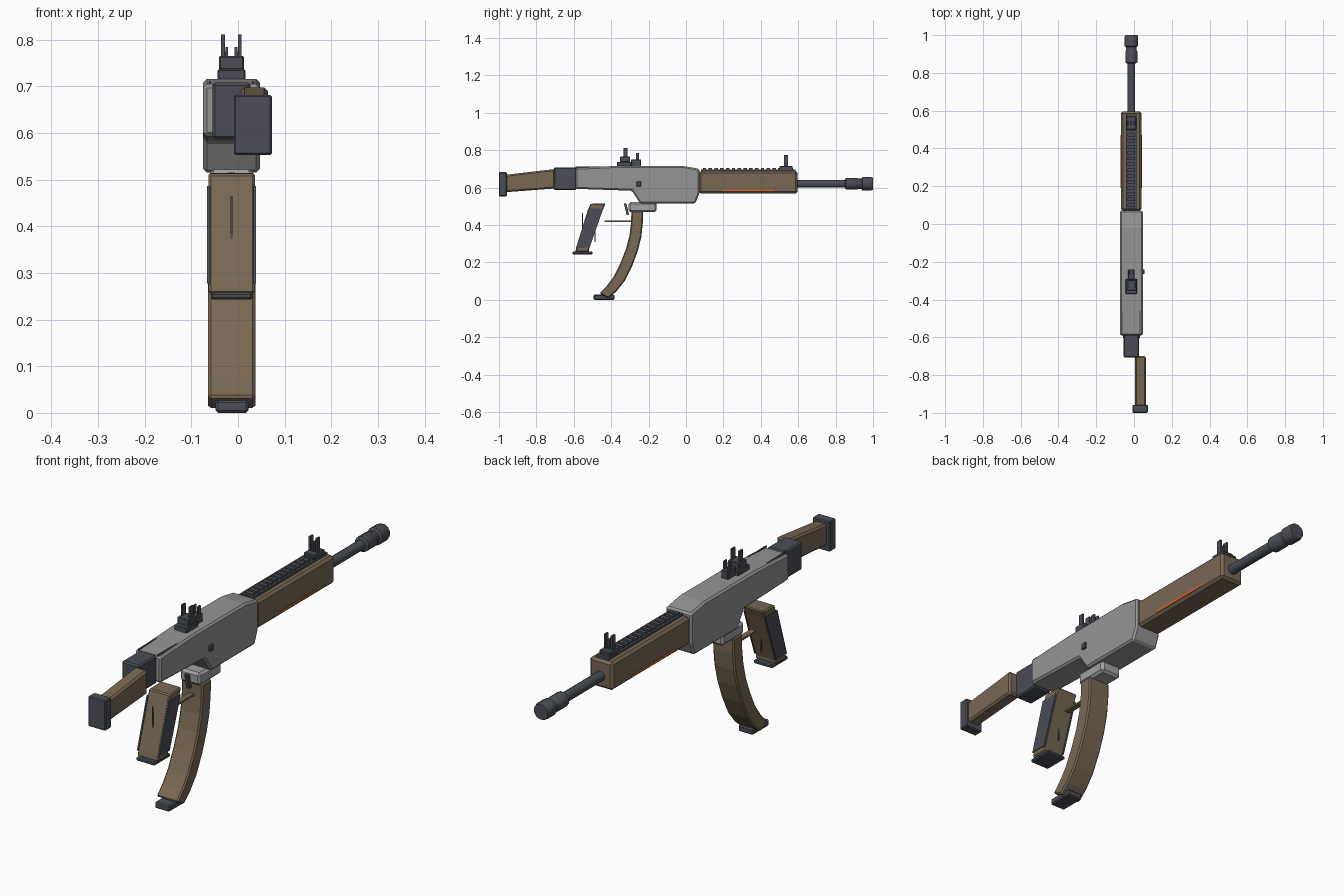
import bpy, bmesh, math
from mathutils import Vector

if "Cube" in bpy.data.objects:
    bpy.data.objects.remove(bpy.data.objects["Cube"])

CX = -0.014  # centre line of the main body


def material(name, rgb):
    m = bpy.data.materials.new(name)
    m.diffuse_color = (*rgb, 1)
    m.use_nodes = True
    m.node_tree.nodes["Principled BSDF"].inputs["Base Color"].default_value = m.diffuse_color
    return m


GREY = material("receiver grey", (0.30, 0.30, 0.30))
LIGHT = material("light grey", (0.36, 0.36, 0.36))
DARK = material("dark steel", (0.068, 0.077, 0.092))
BROWN = material("brown", (0.19, 0.14, 0.088))
ORANGE = material("orange", (0.58, 0.13, 0.03))


def finish(name, bm, mat, bevel=0.0):
    bmesh.ops.recalc_face_normals(bm, faces=bm.faces)
    me = bpy.data.meshes.new(name)
    bm.to_mesh(me)
    bm.free()
    ob = bpy.data.objects.new(name, me)
    bpy.context.collection.objects.link(ob)
    me.materials.append(mat)
    if bevel:
        mod = ob.modifiers.new("edge", 'BEVEL')
        mod.width, mod.segments, mod.limit_method = bevel, 1, 'ANGLE'
        mod.angle_limit = math.radians(40)
    return ob


def extrude(name, profile, x0, x1, mat, bevel=0.0):
    """Side profile of (y, z) points, extruded across x."""
    bm = bmesh.new()
    a = [bm.verts.new((x0, y, z)) for y, z in profile]
    b = [bm.verts.new((x1, y, z)) for y, z in profile]
    bm.faces.new(a)
    bm.faces.new(b)
    n = len(a)
    for i in range(n):
        j = (i + 1) % n
        bm.faces.new((a[i], a[j], b[j], b[i]))
    return finish(name, bm, mat, bevel)


def box(name, x0, x1, y0, y1, z0, z1, mat, bevel=0.0):
    return extrude(name, [(y0, z0), (y1, z0), (y1, z1), (y0, z1)], x0, x1, mat, bevel)


def tube(name, stations, z, mat, sides=12):
    """Solid turned along y from (y, radius) stations."""
    bm = bmesh.new()
    rings = []
    for y, r in stations:
        rings.append([bm.verts.new((CX + r * math.cos(t), y, z + r * math.sin(t)))
                      for t in (math.tau * (i + 0.5) / sides for i in range(sides))])
    for p, q in zip(rings, rings[1:]):
        for i in range(sides):
            j = (i + 1) % sides
            bm.faces.new((p[i], p[j], q[j], q[i]))
    bm.faces.new(rings[0])
    bm.faces.new(rings[-1])
    ob = finish(name, bm, mat)
    bpy.context.view_layer.objects.active = ob
    ob.select_set(True)
    bpy.ops.object.shade_smooth_by_angle(angle=math.radians(35))
    ob.select_set(False)


# Receiver with its stepped underside
extrude("receiver", [(-.59, .593), (-.59, .705), (-.36, .716), (-.02, .716), (.072, .70),
                     (.072, .57), (.05, .515), (-.245, .515), (-.29, .583)],
        -.075, .047, GREY, .008)
box("receiver_button", .04, .056, -.265, -.24, .605, .632, DARK, .003)
for x in (-.060, .032):
    box("receiver_top_strip", x - .002, x + .002, -.59, -.46, .705, .712, DARK)

# Rear block, stock and butt plate
box("rear_block", -.055, .027, -.707, -.585, .587, .708, DARK, .006)
extrude("stock", [(-.965, .575), (-.70, .595), (-.70, .699), (-.965, .668)],
        .006, .064, BROWN, .008)
box("butt_plate", -.009, .073, -1.0, -.958, .553, .682, DARK, .004)

# Handguard with side slots
box("handguard", -.069, .040, .07, .596, .568, .688, BROWN, .01)
for x in (-.069, .040):
    box("handguard_slot", x - .002, x + .002, .19, .47, .579, .590, ORANGE)

# Toothed top rail
box("top_rail", -.042, .014, .08, .585, .683, .697, DARK)
for i in range(16):
    y = .09 + i * .031
    box("rail_tooth", -.034, .006, y, y + .018, .695, .705, DARK)

# Barrel and muzzle
tube("barrel", [(.58, .021), (.87, .021)], .62, DARK)
tube("muzzle", [(.85, .024), (.856, .033), (.915, .033), (.922, .028), (.936, .028),
                (.943, .037), (.99, .037), (1.0, .033)], .62, DARK)

# Rear sight
box("rear_sight_base", -.044, .016, -.37, -.29, .71, .737, DARK, .003)
box("rear_sight_tower", -.041, .013, -.352, -.30, .735, .765, DARK, .003)
box("rear_sight_step", CX - .017, CX + .017, -.295, -.24, .71, .75, DARK, .003)
for x in (-.032, .004):
    box("rear_sight_post", x - .004, x + .004, -.335, -.312, .76, .811, DARK)
for x in (-.024, -.004):
    box("rear_sight_small_post", x - .003, x + .003, -.268, -.25, .745, .785, DARK)

# Front sight
box("front_sight_base", -.040, .012, .50, .57, .69, .715, DARK, .003)
for x in (-.030, CX, .002):
    top = .755 if x == CX else .775
    box("front_sight_post", x - .004, x + .004, .525, .546, .71, top, DARK)

# Magazine well, trigger and guard bar
box("magazine_well", -.062, .034, -.307, -.157, .468, .522, LIGHT, .01)
extrude("trigger", [(-.332, .515), (-.318, .515), (-.305, .455), (-.317, .452)],
        CX - .008, CX + .008, DARK)
box("guard_bar", CX - .012, CX + .012, -.435, -.27, .415, .423, BROWN)

# Grip: brown shell, dark side panels, base plate
extrude("grip", [(-.512, .513), (-.430, .515), (-.445, .48), (-.518, .272),
                 (-.518, .255), (-.592, .255), (-.585, .285)], -.063, .036, BROWN, .005)
for x in (-.063, .036):
    extrude("grip_side_panel", [(-.523, .487), (-.443, .487), (-.516, .277), (-.588, .277)],
            x - .003, x + .003, DARK)
box("grip_base", -.058, .031, -.607, -.50, .243, .258, DARK, .004)
box("grip_rear_blade", CX - .002, CX + .002, -.557, -.552, .35, .465, DARK)
box("grip_front_blade", CX - .002, CX + .002, -.490, -.485, .31, .41, DARK)

# Curved magazine swept along an arc-like centre line
front = [(-.230, .475), (-.231, .41), (-.239, .335), (-.258, .26),
         (-.288, .18), (-.328, .10), (-.372, .045), (-.415, .008)]
rear = [(-.292, .475), (-.294, .41), (-.302, .345), (-.320, .275),
        (-.349, .20), (-.386, .125), (-.423, .075), (-.462, .034)]
extrude("magazine", front + rear[::-1], -.064, .037, BROWN, .006)
box("magazine_base", -.048, .022, -.495, -.383, .0, .027, DARK, .005)
